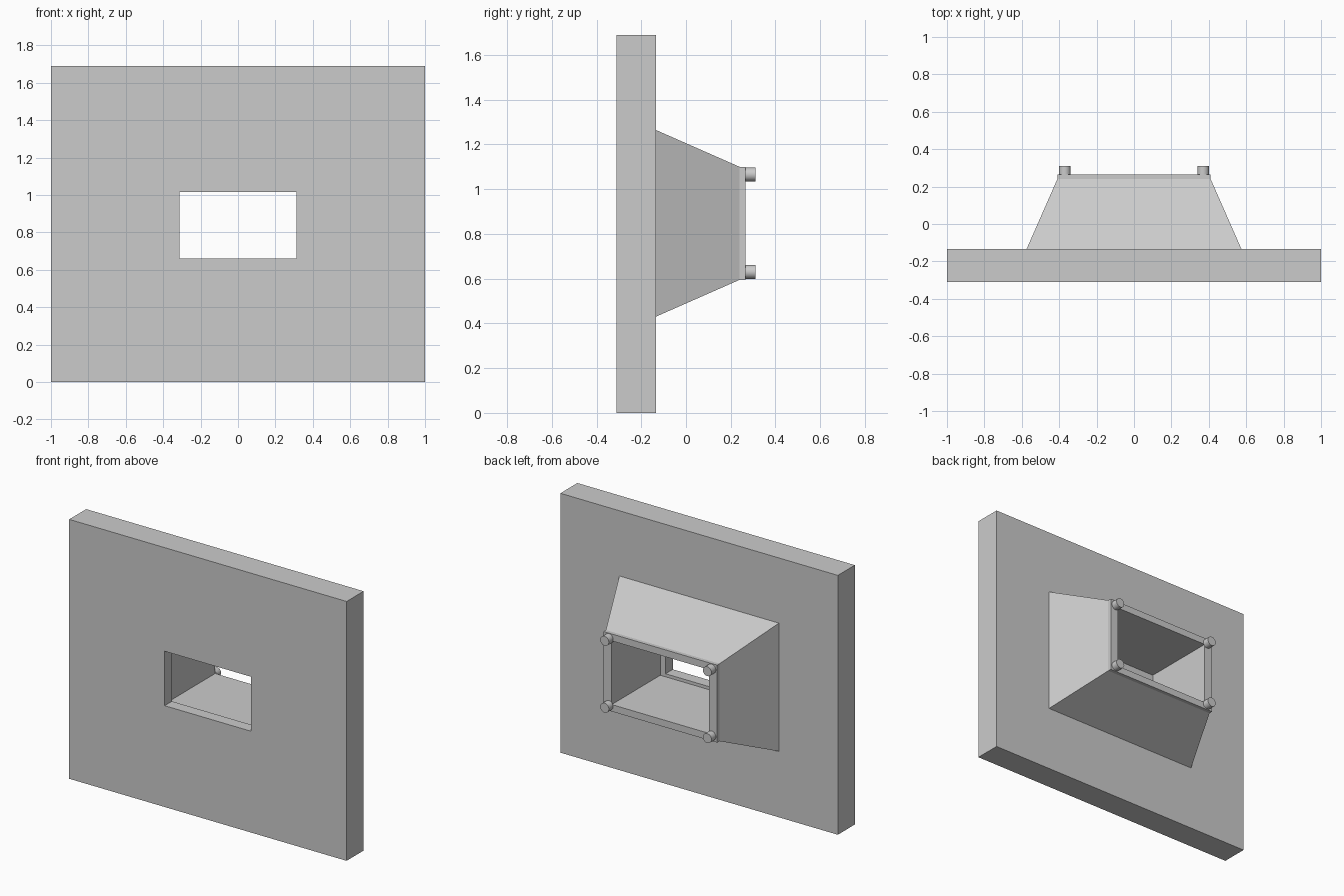
import bpy
import bmesh
from math import pi
from mathutils import Matrix

cube = bpy.data.objects.get("Cube")
if cube:
    bpy.data.objects.remove(cube)

# Single matte grey
grey = bpy.data.materials.new("plain_grey")
grey.use_nodes = True
colour = (0.6, 0.6, 0.6, 1)
grey.diffuse_color = colour
grey.node_tree.nodes["Principled BSDF"].inputs["Base Color"].default_value = colour


def add_object(name, bm):
    bmesh.ops.recalc_face_normals(bm, faces=bm.faces)
    mesh = bpy.data.meshes.new(name)
    bm.to_mesh(mesh)
    bm.free()
    mesh.materials.append(grey)
    obj = bpy.data.objects.new(name, mesh)
    bpy.context.collection.objects.link(obj)
    return obj


def rect_loft(name, sections):
    """Join rectangles (half width, bottom, top, y) into a closed tube wall."""
    bm = bmesh.new()
    rings = [[bm.verts.new((x, y, z)) for x, z in
              ((-w, low), (w, low), (w, high), (-w, high))]
             for w, low, high, y in sections]
    for a, b in zip(rings, rings[1:] + rings[:1]):
        for i in range(4):
            j = (i + 1) % 4
            bm.faces.new((a[i], a[j], b[j], b[i]))
    return add_object(name, bm)


FRONT, STEP, BACK, TAPER, RIM, TIP = -0.31, -0.235, -0.135, 0.24, 0.265, 0.31
outer = (1.0, 0.0, 1.69)
window = (0.312, 0.66, 1.015)
channel = (0.35, 0.64, 1.055)
horn_base = (0.575, 0.43, 1.265)
horn_end = (0.41, 0.595, 1.10)

# Wall panel with a stepped window
rect_loft("wall_panel", [outer + (FRONT,), window + (FRONT,), window + (STEP,),
                         channel + (STEP,), channel + (BACK,), outer + (BACK,)])

# Tapered housing ending in a straight rim
rect_loft("tapered_housing", [horn_base + (BACK,), horn_end + (TAPER,),
                              horn_end + (RIM,), channel + (RIM,), channel + (BACK,)])

# Round pegs on the rim corners
for side, x in (("right", -0.37), ("left", 0.37)):
    for level, z in (("lower", 0.63), ("upper", 1.066)):
        bm = bmesh.new()
        bmesh.ops.create_cone(
            bm, cap_ends=True, segments=24, radius1=0.031, radius2=0.031,
            depth=TIP - RIM,
            matrix=Matrix.Translation((x, (TIP + RIM) / 2, z)) @ Matrix.Rotation(pi / 2, 4, "X"))
        peg = add_object(f"{level}_{side}_peg", bm)
        bpy.ops.object.select_all(action="DESELECT")
        peg.select_set(True)
        bpy.context.view_layer.objects.active = peg
        bpy.ops.object.shade_smooth_by_angle()
